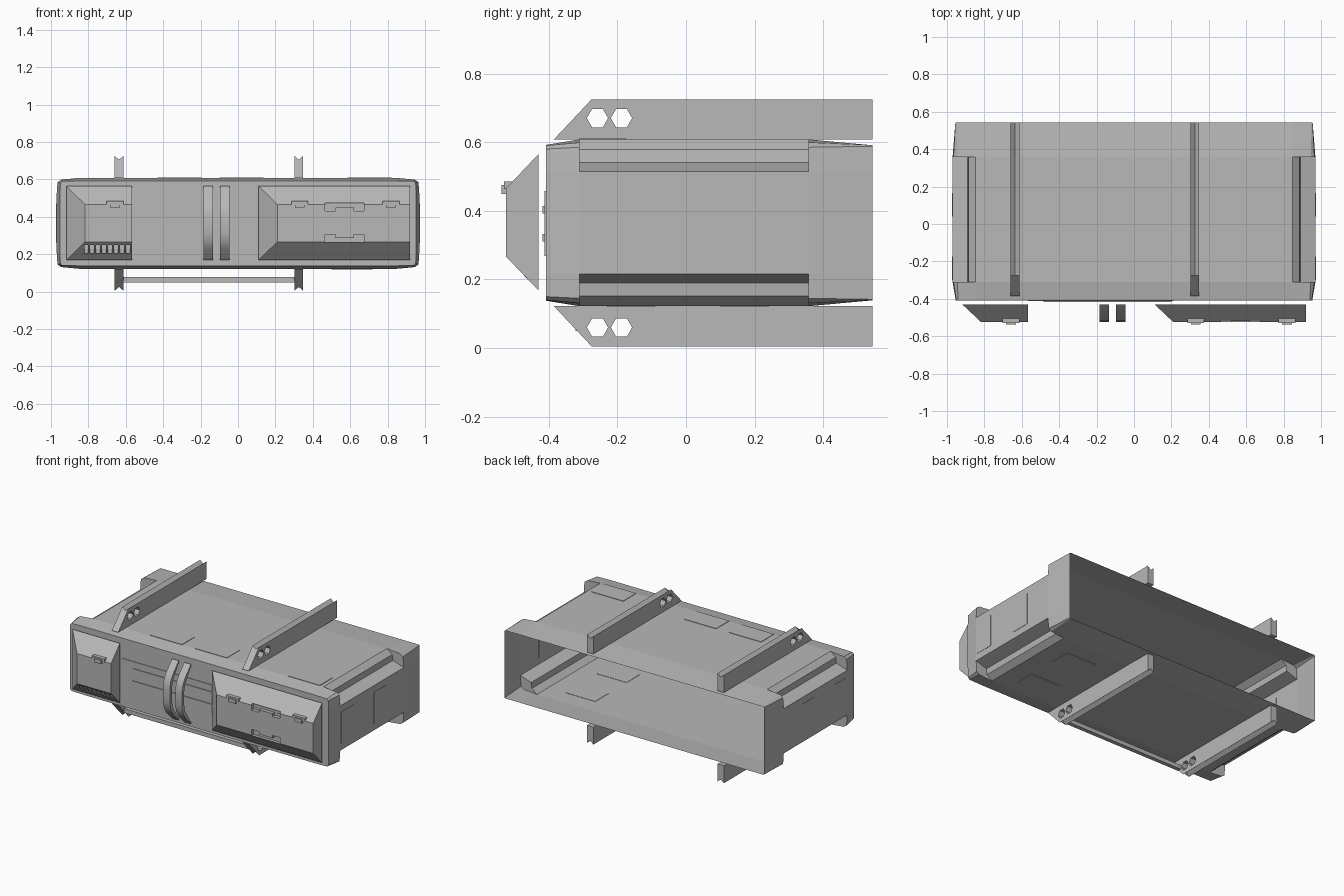
import bpy, bmesh
from math import cos, sin, pi

default = bpy.data.objects.get("Cube")
if default:
    bpy.data.objects.remove(default, do_unlink=True)

grey = bpy.data.materials.new("hull grey")
grey.use_nodes = True
COLOUR = (0.48, 0.48, 0.48, 1)
grey.diffuse_color = COLOUR
grey.node_tree.nodes["Principled BSDF"].inputs["Base Color"].default_value = COLOUR
MID = 0.365  # mirror height of the hull


def loft(name, rings, cap_start=True, cap_end=True):
    """Skin matching closed rings of points into one object."""
    bm = bmesh.new()
    loops = [[bm.verts.new(p) for p in ring] for ring in rings]
    n = len(rings[0])
    for a, b in zip(loops, loops[1:]):
        for i in range(n):
            j = (i + 1) % n
            bm.faces.new((a[i], a[j], b[j], b[i]))
    if cap_start:
        bm.faces.new(loops[0])
    if cap_end:
        bm.faces.new(loops[-1])
    bmesh.ops.recalc_face_normals(bm, faces=bm.faces)
    mesh = bpy.data.meshes.new(name)
    bm.to_mesh(mesh)
    bm.free()
    mesh.materials.append(grey)
    obj = bpy.data.objects.new(name, mesh)
    bpy.context.collection.objects.link(obj)
    return obj


def box(name, x0, x1, y0, y1, z0, z1):
    return loft(name, [[(x0, y, z0), (x1, y, z0), (x1, y, z1), (x0, y, z1)] for y in (y0, y1)])


def cut(target, cutter):
    """Subtract a hidden cutter."""
    cutter.hide_render = True
    cutter.hide_viewport = True
    cutter.display_type = 'WIRE'
    mod = target.modifiers.new("cut", 'BOOLEAN')
    mod.operation = 'DIFFERENCE'
    mod.solver = 'EXACT'
    mod.object = cutter


# Hull: open-backed shell with stepped notches along its side edges
def section(y, quarter):
    """Mirror a quarter outline in x and z."""
    right = quarter + [(x, 2 * MID - z) for x, z in reversed(quarter)]
    left = [(-x, z) for x, z in reversed(right)]
    return [(x, y, z) for x, z in right + left]


front = [(0.847, 0.592), (0.94, 0.59), (0.95, 0.58), (0.953, 0.514)]
full = [(0.847, 0.608), (0.945, 0.599), (0.965, 0.585), (0.97, 0.514)]
notch = [(0.847, 0.608), (0.885, 0.578), (0.89, 0.54), (0.97, 0.514)]
back = [(0.847, 0.591), (0.95, 0.591), (0.955, 0.588), (0.955, 0.514)]
loft("hull", [section(-0.408, front), section(-0.31, full), section(-0.31, notch),
              section(0.357, notch), section(0.357, full), section(0.543, back)],
     cap_end=False)


# Grooved rails with hexagonal holes, above and below
def rail(name, xc, flip):
    def z_of(h):
        return MID - h if flip else MID + h

    def ring(low_y, top_y):
        half, low, top = 0.023, 0.243, 0.36
        return [(xc - half, low_y, z_of(low)), (xc + half, low_y, z_of(low)),
                (xc + half, top_y, z_of(top)), (xc, top_y, z_of(top - 0.02)),
                (xc - half, top_y, z_of(top))]

    obj = loft(name, [ring(-0.385, -0.275), ring(0.543, 0.543)])
    for i, y in enumerate((-0.258, -0.188)):
        hexagon = [[(x, y + 0.031 * cos(k * pi / 3), z_of(0.305) + 0.031 * sin(k * pi / 3))
                    for k in range(6)] for x in (xc - 0.1, xc + 0.1)]
        cut(obj, loft(f"{name}_hole_cutter_{i}", hexagon))


for side, xc in (("right", -0.636), ("left", 0.325)):
    rail(f"{side}_top_rail", xc, False)
    rail(f"{side}_bottom_rail", xc, True)
box("rail_cross_bar", -0.62, 0.31, -0.322, -0.295, 0.05, 0.077)


# Bevelled front housings, each tapered on one end only
BACK_Y, FRONT_Y = -0.43, -0.524


def housing(name, x0, x1):
    def ring(x, y, z0, z1):
        return [(x, y, z0), (x1, y, z0), (x1, y, z1), (x, y, z1)]
    return loft(name, [ring(x0, BACK_Y, 0.168, 0.565), ring(x0 + 0.1, FRONT_Y, 0.266, 0.466)])


small = housing("small_front_housing", -0.918, -0.568)
large = housing("large_front_housing", 0.11, 0.92)

# Vent slots in the small housing's lower slope
for i in range(8):
    x = -0.822 + i * 0.032
    cut(small, box(f"vent_cutter_{i}", x, x + 0.02, -0.54, -0.455, 0.205, 0.25))

# Stepped recesses in the large housing's face
for z0, z1, tag in ((0.45, 0.475, "upper"), (0.262, 0.287, "lower")):
    cut(large, box(f"{tag}_recess_cutter", 0.465, 0.675, -0.55, -0.5, z0, z1))
    inner = -0.018 if tag == "upper" else 0.018
    for k, x in enumerate((0.465, 0.62)):
        cut(large, box(f"{tag}_recess_step_cutter_{k}", x, x + 0.055, -0.55, -0.501,
                       z0 + inner, z1 + inner))

# Latches on the housings
for i, x in enumerate((-0.658, 0.33, 0.818)):
    box(f"latch_{i}", x - 0.045, x + 0.045, -0.53, -0.495, 0.463, 0.485)
    box(f"latch_catch_{i}", x - 0.026, x + 0.026, -0.537, -0.51, 0.449, 0.475)

# Bent straps between the housings
outer = [(-0.43, 0.565), (-0.49, 0.5), (-0.515, 0.46), (-0.524, 0.41),
         (-0.524, 0.32), (-0.515, 0.27), (-0.49, 0.23), (-0.43, 0.168)]
inside = [(min(y + 0.022, BACK_Y), MID + (z - MID) * 0.94) for y, z in reversed(outer)]
for name, x in (("right_strap", -0.185), ("left_strap", -0.095)):
    strap = loft(name, [[(xx, y, z) for y, z in outer + inside] for xx in (x, x + 0.05)])
    bpy.ops.object.select_all(action='DESELECT')
    strap.select_set(True)
    bpy.context.view_layer.objects.active = strap
    bpy.ops.object.shade_smooth_by_angle(angle=0.6)

# Front centre panel and its ribs
box("front_panel", -0.568, 0.21, -0.412, -0.405, 0.268, 0.458)
for i, z in enumerate((0.31, 0.392)):
    box(f"front_rib_{i}", -0.485, 0.2, -0.418, -0.41, z, z + 0.022)

# Thin access panels on roof, floor and sides
for i, x in enumerate((-0.43, -0.1, 0.585)):
    box(f"roof_panel_{i}", x, x + 0.235, -0.31, -0.175, 0.606, 0.611)
for i, y in enumerate((-0.23, 0.1)):
    box(f"floor_panel_{i}", 0.5, 0.72, y, y + 0.14, 0.119, 0.124)
for i, y in enumerate((-0.3, 0.04)):
    for side, s in (("left", 1), ("right", -1)):
        x0, x1 = sorted((0.967 * s, 0.972 * s))
        box(f"{side}_side_panel_{i}", x0, x1, y, y + 0.126, 0.26, 0.47)
